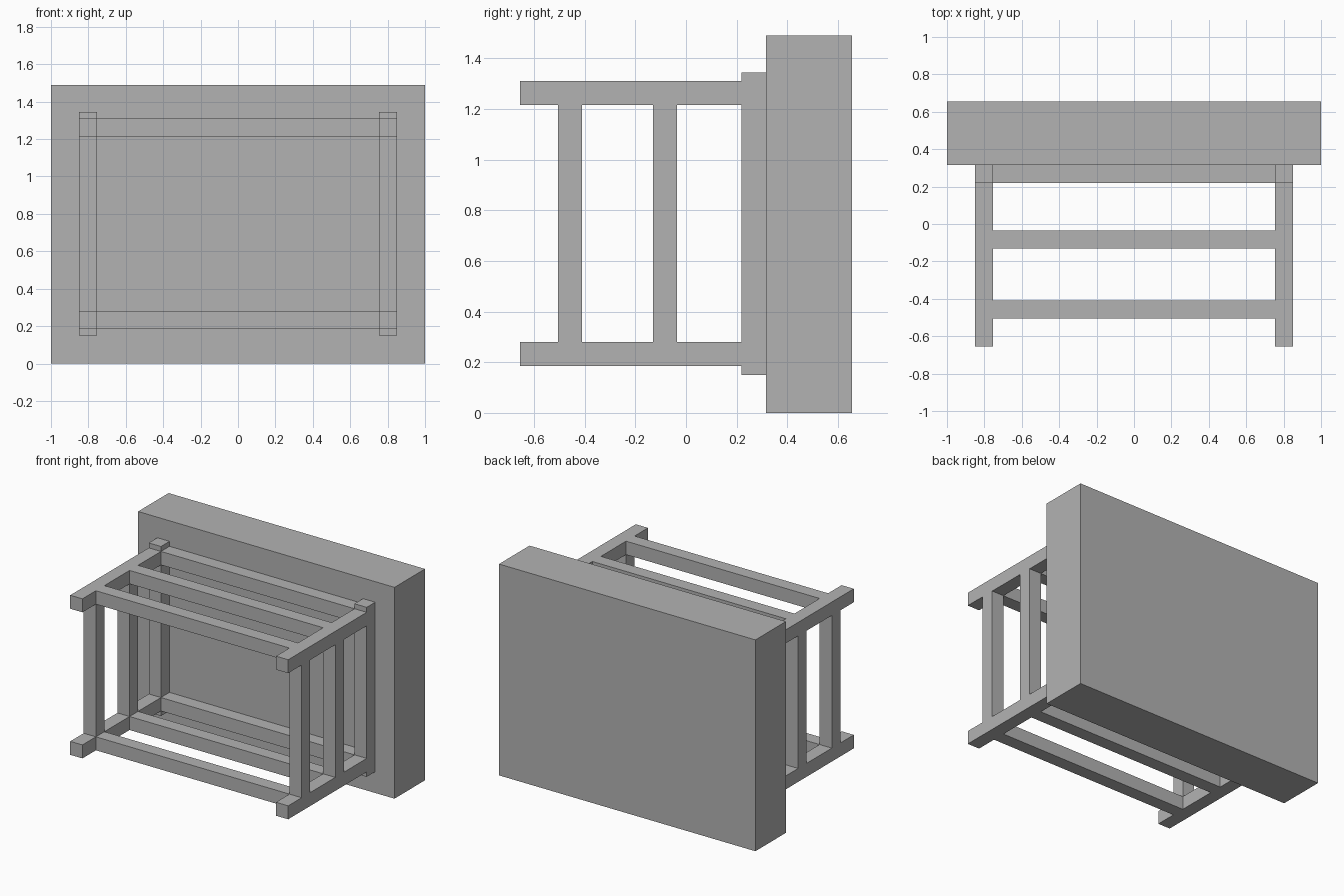
import bpy

cube = bpy.data.objects.get("Cube")
if cube:
    bpy.data.objects.remove(cube, do_unlink=True)

grey = bpy.data.materials.new("plain grey")
grey.use_nodes = True
colour = (0.45, 0.45, 0.45, 1)
grey.diffuse_color = colour
grey.node_tree.nodes["Principled BSDF"].inputs["Base Color"].default_value = colour


def box(name, xs, ys, zs):
    """Add a box filling the given x, y and z ranges."""
    spans = (xs, ys, zs)
    bpy.ops.mesh.primitive_cube_add(size=1, location=[(a + b) / 2 for a, b in spans])
    obj = bpy.context.object
    obj.name = name
    obj.scale = [b - a for a, b in spans]
    bpy.ops.object.transform_apply(location=False, rotation=False, scale=True)
    obj.data.materials.append(grey)
    return obj


# Shared ranges of the square bars
inner, outer = 0.755, 0.85
levels = {"lower": (0.185, 0.28), "upper": (1.215, 1.31)}
rows = {"front": (-0.505, -0.41), "middle": (-0.13, -0.035)}
rear = (0.22, 0.315)

# Thick back slab
box("back_slab", (-1, 1), (0.315, 0.655), (0, 1.49))

# Side frames: rails, uprights and taller rear posts
for side, xs in (("left", (inner, outer)), ("right", (-outer, -inner))):
    for level, zs in levels.items():
        box(f"{side}_{level}_side_rail", xs, (-0.655, rear[0]), zs)
    for row, ys in rows.items():
        box(f"{side}_{row}_upright", xs, ys, (levels["lower"][1], levels["upper"][0]))
    box(f"{side}_rear_post", xs, rear, (0.15, 1.345))

# Cross rails joining the two side frames
for row, ys in (rows | {"rear": rear}).items():
    for level, zs in levels.items():
        box(f"{row}_{level}_cross_rail", (-inner, inner), ys, zs)
